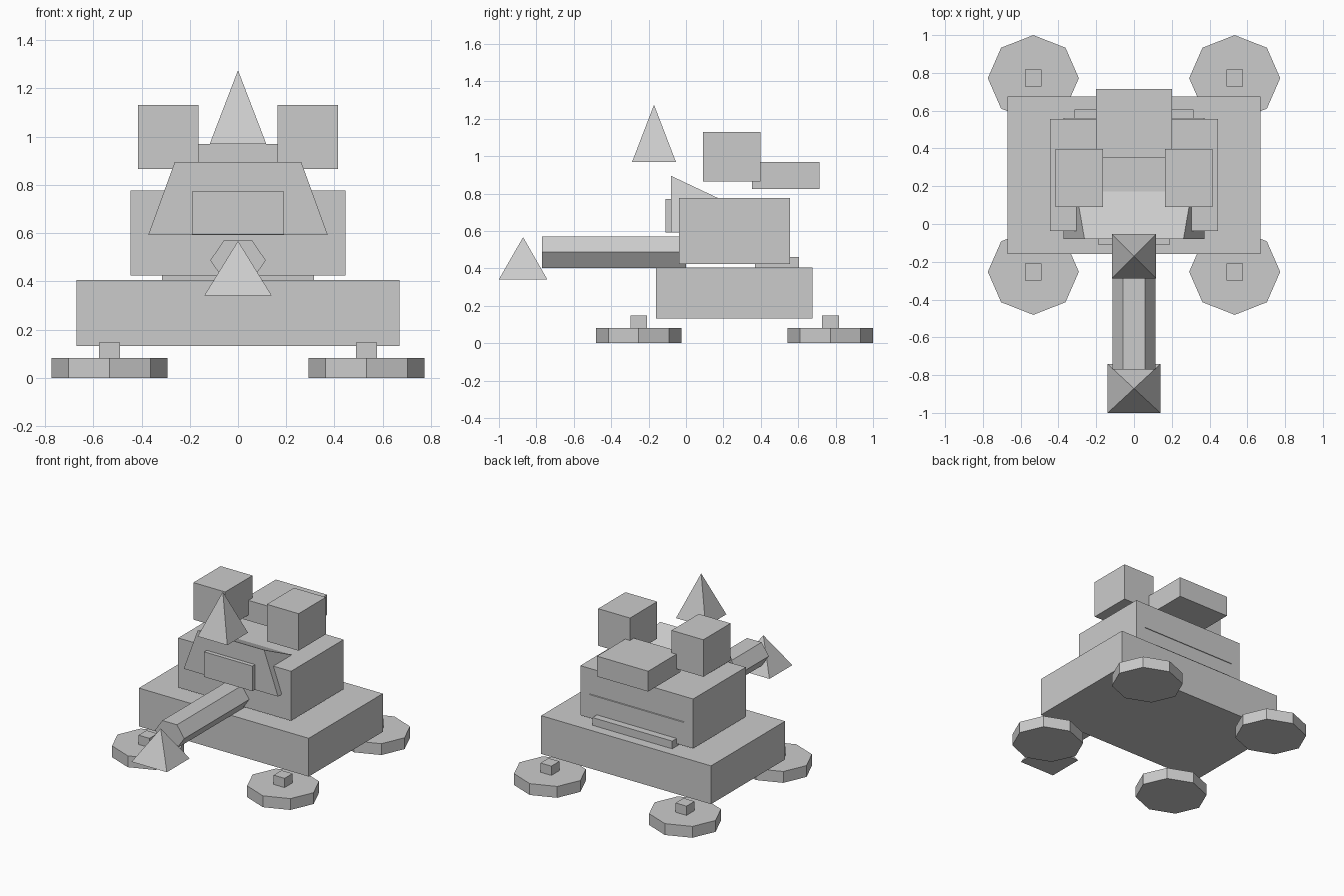
import bpy, math
from mathutils import Matrix

if "Cube" in bpy.data.objects:
    bpy.data.objects.remove(bpy.data.objects["Cube"])

grey = bpy.data.materials.new("plain_grey")
grey.diffuse_color = (0.6, 0.6, 0.6, 1)
grey.use_nodes = True
grey.node_tree.nodes["Principled BSDF"].inputs["Base Color"].default_value = grey.diffuse_color


def mesh(name, verts, faces):
    me = bpy.data.meshes.new(name)
    me.from_pydata(verts, [], faces)
    me.materials.append(grey)
    ob = bpy.data.objects.new(name, me)
    bpy.context.collection.objects.link(ob)
    return ob


def box(name, x0, x1, y0, y1, z0, z1):
    v = [(x, y, z) for z in (z0, z1) for x, y in ((x0, y0), (x1, y0), (x1, y1), (x0, y1))]
    return mesh(name, v, [(3, 2, 1, 0), (4, 5, 6, 7), (0, 1, 5, 4),
                          (1, 2, 6, 5), (2, 3, 7, 6), (3, 0, 4, 7)])


def pyramid(name, y, hx, hy, z0, z1):
    v = [(-hx, y - hy, z0), (hx, y - hy, z0), (hx, y + hy, z0), (-hx, y + hy, z0), (0, y, z1)]
    return mesh(name, v, [(3, 2, 1, 0), (0, 1, 4), (1, 2, 4), (2, 3, 4), (3, 0, 4)])


def prism(name, sides, rx, ry, length, matrix):
    """Regular-sided prism along local z from 0 to length."""
    ring = [(rx * math.cos(2 * math.pi * i / sides), ry * math.sin(2 * math.pi * i / sides))
            for i in range(sides)]
    v = [(x, y, z) for z in (0, length) for x, y in ring]
    f = [tuple(reversed(range(sides))), tuple(range(sides, 2 * sides))]
    f += [(i, (i + 1) % sides, sides + (i + 1) % sides, sides + i) for i in range(sides)]
    ob = mesh(name, v, f)
    ob.data.transform(matrix)
    return ob


# hull and body
box("base_hull", -0.67, 0.67, -0.16, 0.675, 0.132, 0.405)
box("rear_step", -0.315, 0.315, 0.37, 0.605, 0.405, 0.46)
box("body", -0.445, 0.445, -0.038, 0.555, 0.423, 0.776)

# sloped wedge with a trapezoid front, buried in the body
yf, yb, zb, zt = -0.08, 0.56, 0.592, 0.895
mesh("front_wedge",
     [(-0.372, yf, zb), (0.372, yf, zb), (0.372, yb, zb), (-0.372, yb, zb),
      (-0.262, yf, zt), (0.262, yf, zt)],
     [(3, 2, 1, 0), (0, 1, 5, 4), (1, 2, 5), (2, 3, 4, 5), (3, 0, 4)])
box("front_panel", -0.19, 0.19, -0.109, -0.05, 0.593, 0.772)

# floating blocks above the body
box("rear_block", -0.202, 0.202, 0.352, 0.715, 0.825, 0.97)
for side, s in (("left", -1), ("right", 1)):
    a, b = sorted((s * 0.164, s * 0.415))
    box(side + "_block", a, b, 0.09, 0.397, 0.866, 1.13)

# barrel and spikes
prism("barrel", 6, 0.115, 0.0965, 0.77,
      Matrix.Translation((0, 0, 0.487)) @ Matrix.Rotation(math.pi / 2, 4, 'X'))
pyramid("barrel_tip", -0.871, 0.139, 0.129, 0.342, 0.567)
pyramid("top_spike", -0.171, 0.117, 0.117, 0.97, 1.275)

# feet with pegs
for side, s in (("left", -1), ("right", 1)):
    for end, y in (("front", -0.253), ("rear", 0.772)):
        x = s * 0.533
        prism(f"{end}_{side}_foot", 8, 0.241, 0.228, 0.081, Matrix.Translation((x, y, 0)))
        box(f"{end}_{side}_peg", x - 0.043, x + 0.043, y - 0.045, y + 0.045, 0.07, 0.147)
